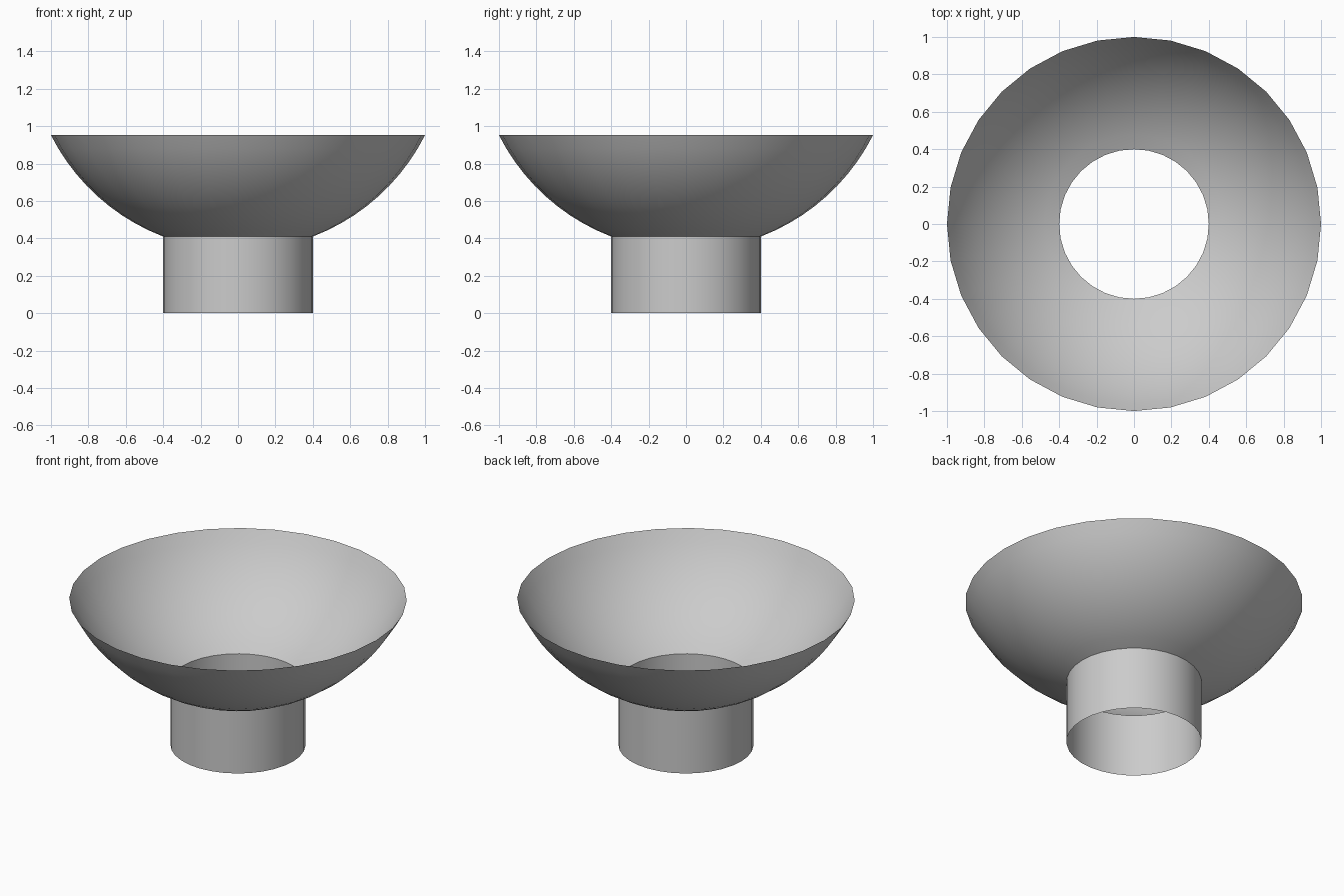
import bpy
import math

if "Cube" in bpy.data.objects:
    bpy.data.objects.remove(bpy.data.objects["Cube"])

SEGMENTS = 32


def lathe(name, profile):
    """Revolve an open (radius, z) profile into a thin single-walled shell."""
    verts = [(r * math.cos(2 * math.pi * i / SEGMENTS),
              r * math.sin(2 * math.pi * i / SEGMENTS), z)
             for r, z in profile for i in range(SEGMENTS)]
    faces = []
    for k in range(len(profile) - 1):
        for i in range(SEGMENTS):
            j = (i + 1) % SEGMENTS
            a, b = k * SEGMENTS, (k + 1) * SEGMENTS
            faces.append((a + i, a + j, b + j, b + i))
    mesh = bpy.data.meshes.new(name)
    mesh.from_pydata(verts, [], faces)
    mesh.shade_smooth()
    obj = bpy.data.objects.new(name, mesh)
    bpy.context.collection.objects.link(obj)
    return obj


# Foot: straight open tube
NECK_R, NECK_Z = 0.40, 0.41
lathe("foot_tube", [(NECK_R, 0.0), (NECK_R, NECK_Z)])

# Bowl: spherical arc from the neck up to the rim
RIM_R, RIM_Z = 1.0, 0.952
centre_z = ((RIM_R**2 + RIM_Z**2 - NECK_R**2 - NECK_Z**2)
            / (2 * (RIM_Z - NECK_Z)))
radius = math.hypot(RIM_R, RIM_Z - centre_z)
start = math.atan2(NECK_R, centre_z - NECK_Z)
end = math.atan2(RIM_R, centre_z - RIM_Z)
STEPS = 10
arc = []
for s in range(STEPS + 1):
    t = start + (end - start) * s / STEPS
    arc.append((radius * math.sin(t), centre_z - radius * math.cos(t)))
lathe("bowl", arc)
